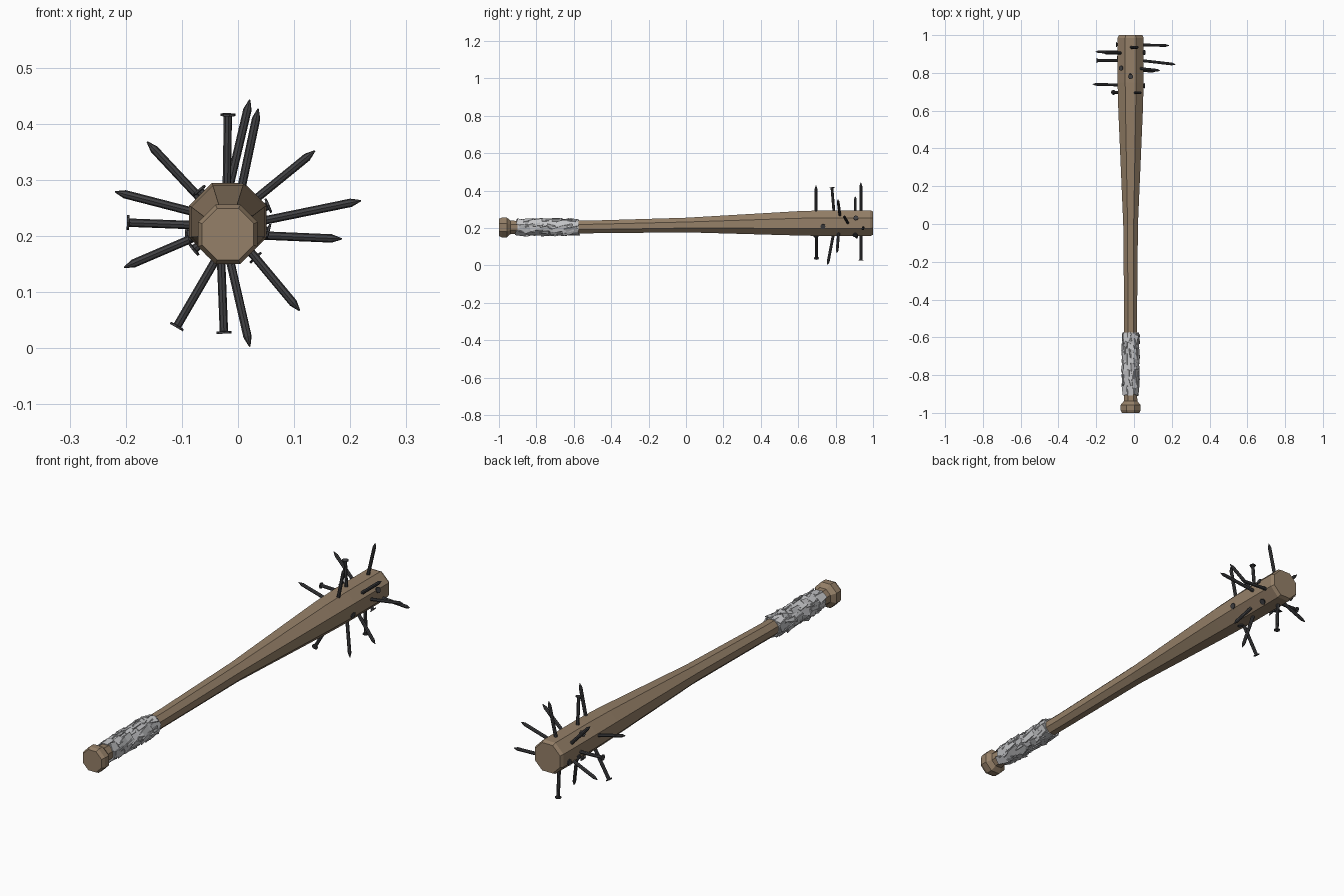
import bpy, bmesh, math, random
from mathutils import Vector, Matrix

if "Cube" in bpy.data.objects:
    bpy.data.objects.remove(bpy.data.objects["Cube"])

random.seed(4)
CX = -0.018  # bat axis offset in x


def material(name, rgb):
    m = bpy.data.materials.new(name)
    m.diffuse_color = (*rgb, 1)
    m.use_nodes = True
    m.node_tree.nodes["Principled BSDF"].inputs["Base Color"].default_value = m.diffuse_color
    return m


wood = material("brown wood", (0.30, 0.215, 0.138))
iron = material("dark iron", (0.052, 0.052, 0.056))
cloth = material("pale grey tape", (0.55, 0.555, 0.57))


def finish(name, bm, mat):
    bmesh.ops.recalc_face_normals(bm, faces=bm.faces)
    me = bpy.data.meshes.new(name)
    bm.to_mesh(me)
    bm.free()
    me.materials.append(mat)
    ob = bpy.data.objects.new(name, me)
    bpy.context.collection.objects.link(ob)
    return ob


def loft(bm, rings):
    """Capped skin through lists of vertices of equal length."""
    n = len(rings[0])
    for a, b in zip(rings, rings[1:]):
        for i in range(n):
            bm.faces.new((a[i], a[(i + 1) % n], b[(i + 1) % n], b[i]))
    bm.faces.new(rings[0])
    bm.faces.new(rings[-1])


def octagon_body(name, profile, mat):
    """Octagon sections (y, half width, centre z), with a flat on top."""
    bm = bmesh.new()
    rings = []
    for y, half, z in profile:
        r = half / math.cos(math.pi / 8)
        angles = [math.pi / 8 + i * math.pi / 4 for i in range(8)]
        rings.append([bm.verts.new((CX + r * math.cos(a), y, z + r * math.sin(a)))
                      for a in angles])
    loft(bm, rings)
    return finish(name, bm, mat)


# Bat with knob, handle and barrel
octagon_body("bat", [
    (-1.0, 0.046, 0.203), (-0.985, 0.053, 0.203), (-0.958, 0.053, 0.203),
    (-0.938, 0.036, 0.204), (-0.90, 0.034, 0.204), (-0.5, 0.034, 0.206),
    (0.0, 0.039, 0.216), (0.6, 0.065, 0.225), (0.75, 0.069, 0.226),
    (0.985, 0.069, 0.226), (1.0, 0.062, 0.226)], wood)

# Grip wrap: an inner sleeve
octagon_body("grip_sleeve", [(-0.90, 0.0385, 0.204), (-0.575, 0.0385, 0.206)], cloth)

# Grip wrap: overlapping torn strips laid around the sleeve
bm = bmesh.new()
rows = 8
for row in range(rows):
    for side in range(8):
        a = (side + (row % 2) * 0.5) * math.pi / 4 + random.uniform(-0.2, 0.2)
        y = -0.874 + row * 0.275 / (rows - 1) + random.uniform(-0.012, 0.012)
        w, d = random.uniform(0.030, 0.042), random.uniform(0.045, 0.062)
        rad = random.uniform(0.0385, 0.0425)
        place = (Matrix.Translation((CX, y, 0.205)) @ Matrix.Rotation(a, 4, 'Y')
                 @ Matrix.Translation((0, 0, rad))
                 @ Matrix.Rotation(random.uniform(-0.35, 0.35), 4, 'Z')
                 @ Matrix.Rotation(random.uniform(-0.09, 0.09), 4, 'X')
                 @ Matrix.Rotation(random.uniform(-0.12, 0.12), 4, 'Y')
                 @ Matrix.Diagonal((w, d, 0.004, 1)))
        bmesh.ops.create_cube(bm, size=1, matrix=place)
finish("grip_strips", bm, cloth)


def nail(name, head, tip):
    """Eight-sided nail: disc head, shaft and pointed tip."""
    head, tip = Vector(head), Vector(tip)
    length = (tip - head).length
    turn = (tip - head).to_track_quat('Z', 'Y')
    bm = bmesh.new()
    rings = []
    for h, r in [(0, 0.0135), (0.004, 0.0135), (0.0045, 0.0075),
                 (length - 0.018, 0.0075), (length, 0.0012)]:
        rings.append([bm.verts.new(head + turn @ Vector(
            (r * math.cos(i * math.pi / 4), r * math.sin(i * math.pi / 4), h)))
            for i in range(8)])
    loft(bm, rings)
    finish(name, bm, iron)


# Nails driven right through, with the points sticking out (head, tip)
through = [
    ((-0.045, 0.935, 0.163), (0.021, 0.935, 0.443)),
    ((-0.022, 0.695, 0.152), (0.036, 0.695, 0.427)),
    ((-0.080, 0.835, 0.175), (0.137, 0.812, 0.352)),
    ((-0.088, 0.880, 0.200), (0.219, 0.845, 0.263)),
    ((-0.094, 0.950, 0.207), (0.185, 0.945, 0.195)),
    ((-0.070, 0.825, 0.283), (0.110, 0.807, 0.067)),
    ((-0.043, 0.810, 0.282), (0.021, 0.757, 0.003)),
    ((0.056, 0.908, 0.255), (-0.203, 0.912, 0.144)),
    ((0.056, 0.732, 0.208), (-0.219, 0.740, 0.279)),
    ((0.033, 0.905, 0.160), (-0.162, 0.905, 0.368)),
]
# Nails half driven, with the heads standing proud
proud = [
    ((-0.018, 0.780, 0.418), (-0.022, 0.800, 0.175)),
    ((-0.198, 0.865, 0.224), (0.040, 0.865, 0.215)),
    ((-0.110, 0.697, 0.037), (0.020, 0.697, 0.260)),
    ((-0.025, 0.935, 0.026), (-0.035, 0.935, 0.280)),
]
for i, (h, t) in enumerate(through):
    nail(f"through_nail_{i + 1}", h, t)
for i, (h, t) in enumerate(proud):
    nail(f"proud_nail_{i + 1}", h, t)
